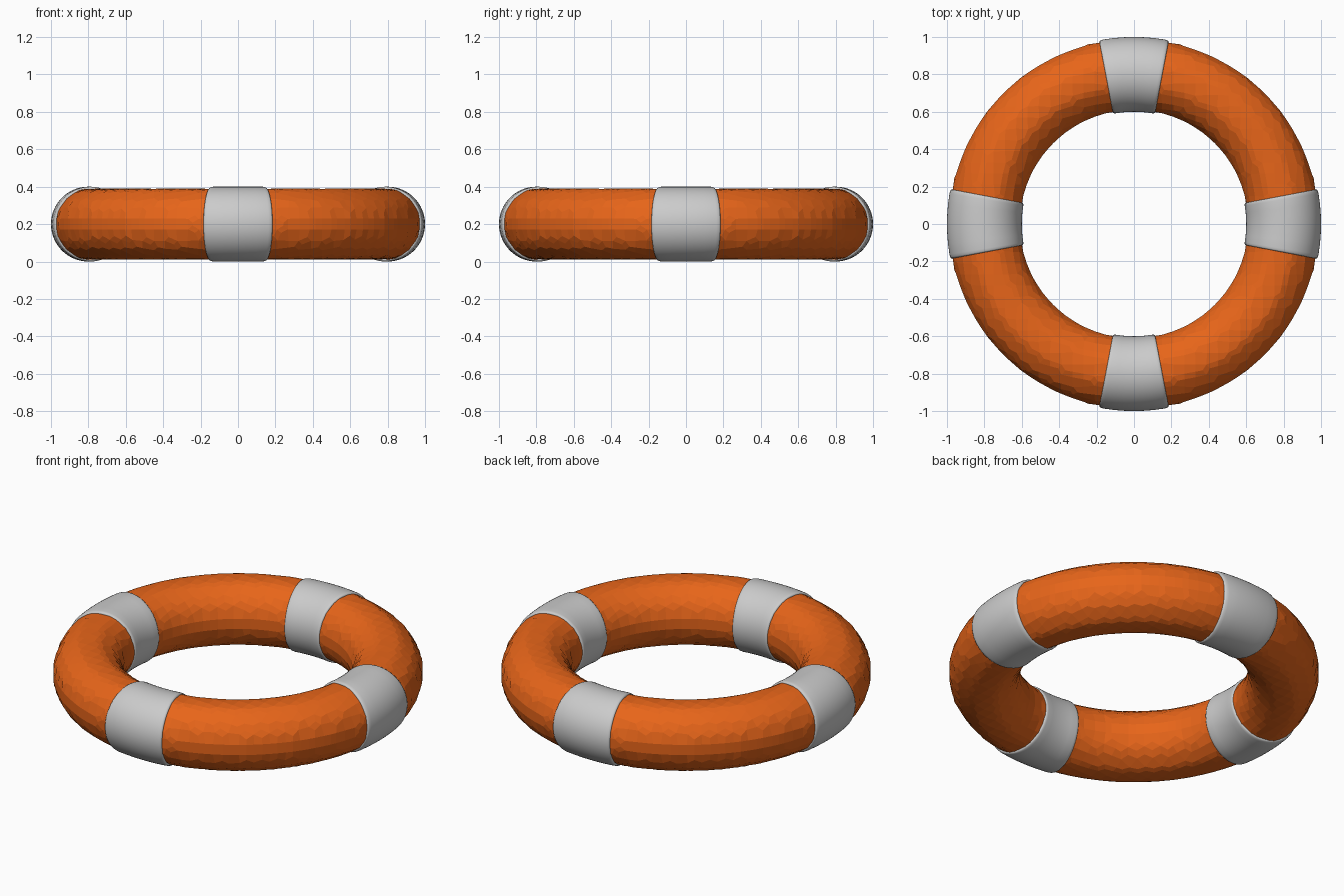
import bpy, bmesh
from math import sin, cos, pi, radians

if "Cube" in bpy.data.objects:
    bpy.data.objects.remove(bpy.data.objects["Cube"])

R, R_RING, R_BAND, Z = 0.8, 0.193, 0.2, 0.2

# Foam ring: torus rebuilt as coarse axis-aligned facets
bpy.ops.mesh.primitive_torus_add(major_radius=R, minor_radius=R_RING,
                                 major_segments=128, minor_segments=48,
                                 location=(0, 0, Z))
ring = bpy.context.object
ring.name = "float_ring"
remesh = ring.modifiers.new("facets", 'REMESH')
remesh.mode = 'VOXEL'
remesh.voxel_size = 0.06
remesh.use_smooth_shade = False
orange = bpy.data.materials.new("orange")
orange.diffuse_color = (0.8, 0.13, 0.01, 1)
orange.use_nodes = True
orange.node_tree.nodes["Principled BSDF"].inputs["Base Color"].default_value = orange.diffuse_color
ring.data.materials.append(orange)


# Band: sleeve swept along a short arc of the ring, rounded over at its rims
def band(name, centre):
    half = 10.75
    rim = [(half - 0.1, 0.184), (half, 0.190), (half - 0.15, 0.1955),
           (half - 0.6, 0.1985), (half - 1.4, R_BAND)]
    profile = [(-a, r) for a, r in rim]
    profile += [(a, R_BAND) for a in (-6, -3, 0, 3, 6)]
    profile += rim[::-1]
    n = 64
    bm = bmesh.new()
    loops = []
    for deg, r in profile:
        a = centre + radians(deg)
        loops.append([bm.verts.new(((R + r * cos(t)) * cos(a),
                                    (R + r * cos(t)) * sin(a),
                                    Z + r * sin(t)))
                      for t in (2 * pi * i / n for i in range(n))])
    for p, q in zip(loops, loops[1:] + loops[:1]):
        for i in range(n):
            j = (i + 1) % n
            bm.faces.new((p[i], p[j], q[j], q[i]))
    bmesh.ops.recalc_face_normals(bm, faces=bm.faces)
    for f in bm.faces:
        f.smooth = True
    mesh = bpy.data.meshes.new(name)
    bm.to_mesh(mesh)
    bm.free()
    obj = bpy.data.objects.new(name, mesh)
    bpy.context.collection.objects.link(obj)
    bpy.ops.object.select_all(action='DESELECT')
    obj.select_set(True)
    bpy.context.view_layer.objects.active = obj
    bpy.ops.object.shade_smooth_by_angle(angle=radians(60))


for k, side in enumerate(("right", "back", "left", "front")):
    band("band_" + side, k * pi / 2)
